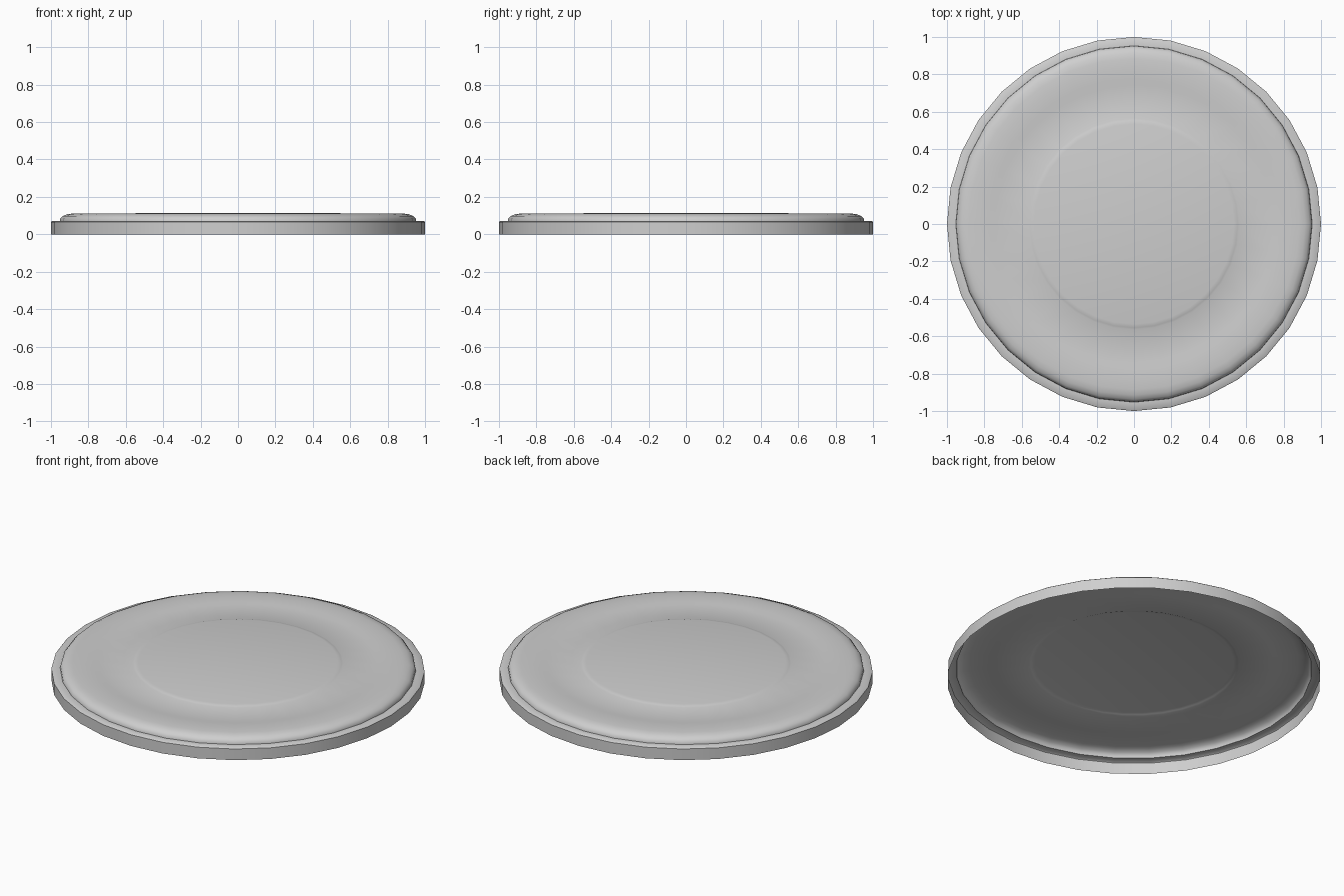
import bpy, bmesh, math

if "Cube" in bpy.data.objects:
    bpy.data.objects.remove(bpy.data.objects["Cube"])

SEGMENTS = 32

# Lid section (radius, height), from the open lower edge to the raised centre
profile = [
    (1.0, 0.0), (1.0, 0.066), (0.995, 0.07), (0.953, 0.07),
    (0.951, 0.083), (0.938, 0.097), (0.915, 0.107), (0.885, 0.111),
    (0.84, 0.112), (0.775, 0.111), (0.745, 0.107),
    (0.565, 0.107), (0.555, 0.111), (0.535, 0.115),
]

# Spin the section into a thin open shell
bm = bmesh.new()
rings = []
for r, z in profile:
    rings.append([bm.verts.new((r * math.cos(2 * math.pi * i / SEGMENTS),
                                r * math.sin(2 * math.pi * i / SEGMENTS), z))
                  for i in range(SEGMENTS)])
for low, high in zip(rings, rings[1:]):
    for i in range(SEGMENTS):
        j = (i + 1) % SEGMENTS
        bm.faces.new((low[i], low[j], high[j], high[i]))
bm.faces.new(rings[-1])  # raised centre disc

mesh = bpy.data.meshes.new("lid")
bm.to_mesh(mesh)
bm.free()
lid = bpy.data.objects.new("lid", mesh)
bpy.context.collection.objects.link(lid)

# Light grey metal
grey = bpy.data.materials.new("light_grey")
grey.diffuse_color = (0.62, 0.62, 0.62, 1)
grey.use_nodes = True
grey.node_tree.nodes["Principled BSDF"].inputs["Base Color"].default_value = grey.diffuse_color
mesh.materials.append(grey)

# Smooth shading with sharp rim edges
bpy.context.view_layer.objects.active = lid
lid.select_set(True)
bpy.ops.object.shade_smooth_by_angle(angle=math.radians(40))
